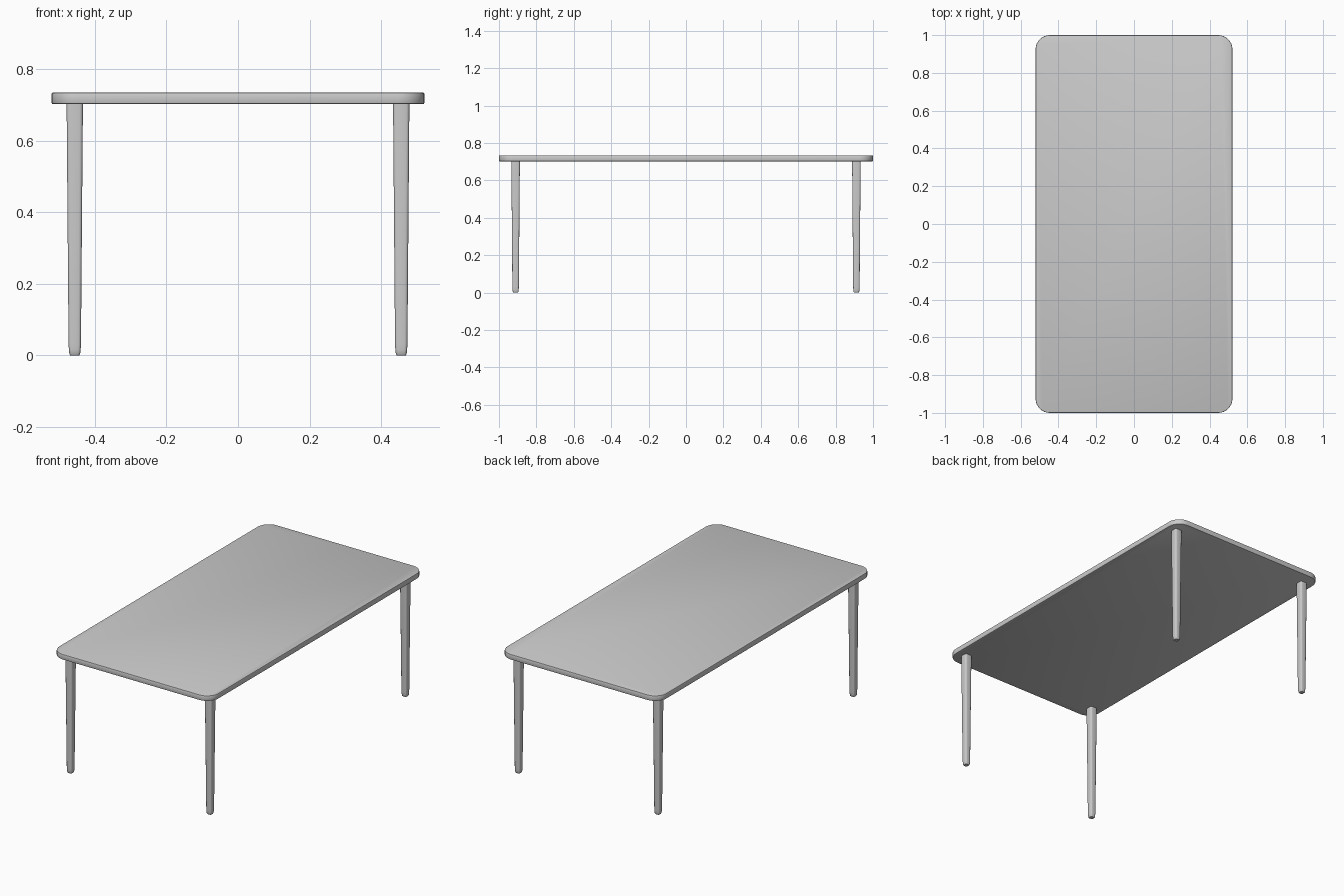
import bpy, bmesh, math

if "Cube" in bpy.data.objects:
    bpy.data.objects.remove(bpy.data.objects["Cube"])


def rounded_rect(hx, hy, r, seg):
    """Outline of a rectangle with rounded corners, counter-clockwise."""
    pts = []
    for sx, sy, start in ((1, 1, 0), (-1, 1, 90), (-1, -1, 180), (1, -1, 270)):
        for i in range(seg + 1):
            a = math.radians(start + 90 * i / seg)
            pts.append((sx * (hx - r) + r * math.cos(a), sy * (hy - r) + r * math.sin(a)))
    return pts


def loft(name, rings, seg, cx=0, cy=0):
    """Skin a stack of rounded rectangles (half x, half y, radius, z) and cap the ends."""
    bm = bmesh.new()
    loops = [[bm.verts.new((cx + x, cy + y, z)) for x, y in rounded_rect(hx, hy, r, seg)]
             for hx, hy, r, z in rings]
    n = len(loops[0])
    for a, b in zip(loops, loops[1:]):
        for i in range(n):
            j = (i + 1) % n
            bm.faces.new((a[i], a[j], b[j], b[i]))
    bm.faces.new(loops[0][::-1])
    bm.faces.new(loops[-1])
    mesh = bpy.data.meshes.new(name)
    bm.to_mesh(mesh)
    bm.free()
    ob = bpy.data.objects.new(name, mesh)
    bpy.context.collection.objects.link(ob)
    bpy.ops.object.select_all(action='DESELECT')
    bpy.context.view_layer.objects.active = ob
    ob.select_set(True)
    bpy.ops.object.shade_smooth_by_angle(angle=math.radians(35))
    return ob


# Table top: rounded slab with softened upper and lower edges
top_rings = []
for inset, z in ((0.004, 0.702), (0.0012, 0.7032), (0, 0.706),
                 (0, 0.730), (0.0012, 0.7328), (0.004, 0.734)):
    top_rings.append((0.521 - inset, 1.0 - inset, 0.075 - inset, z))
loft("table_top", top_rings, 8)

# Legs: slim tapered posts with rounded corners and rounded feet
leg_rings = [(0.0125, 0.0125, 0.006, 0), (0.0150, 0.0150, 0.007, 0.004),
             (0.0165, 0.0165, 0.008, 0.016), (0.0173, 0.0173, 0.008, 0.032),
             (0.0228, 0.0228, 0.009, 0.703)]
for xn, sx in (("left", -1), ("right", 1)):
    for yn, sy in (("front", -1), ("back", 1)):
        loft(f"{yn}_{xn}_leg", leg_rings, 3, sx * 0.456, sy * 0.911)
